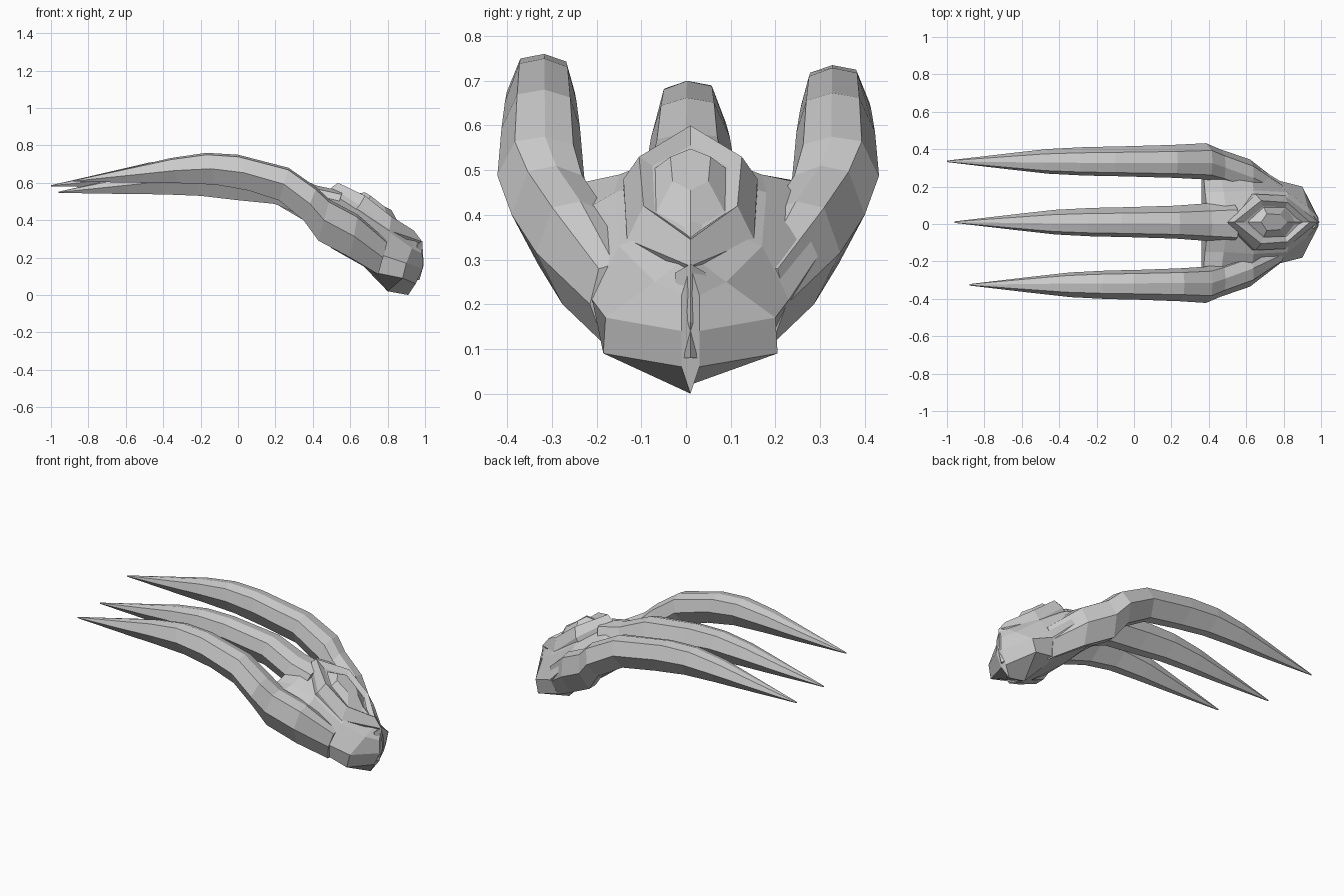
import bpy, bmesh
from mathutils import Vector


def loft(name, rings, close_start=True, close_end=True):
    """Skin equal-length rings of points into a flat-shaded mesh."""
    bm = bmesh.new()
    vr = [[bm.verts.new(p) for p in ring] for ring in rings]
    n = len(vr[0])
    for a, b in zip(vr, vr[1:]):
        for i in range(n):
            j = (i + 1) % n
            bm.faces.new((a[i], a[j], b[j], b[i]))
    if close_start:
        bm.faces.new(vr[0])
    if close_end:
        bm.faces.new(vr[-1][::-1])
    bmesh.ops.remove_doubles(bm, verts=bm.verts, dist=0.001)
    bmesh.ops.recalc_face_normals(bm, faces=bm.faces)
    me = bpy.data.meshes.new(name)
    bm.to_mesh(me)
    bm.free()
    ob = bpy.data.objects.new(name, me)
    bpy.context.collection.objects.link(ob)
    return ob


def mirror_ring(half, yc=0.01):
    """Half ring running from centre line to centre line -> full ring."""
    pts = [(x, yc + y, z) for x, y, z in half]
    return pts + [(x, yc - y, z) for x, y, z in half[-2:0:-1]]


# Claw stations: top x, top z, bottom x, bottom z, half width
BLADE = [
    (-0.88, 0.612, -0.88, 0.606, 0.004),
    (-0.54, 0.69, -0.52, 0.60, 0.045),
    (-0.36, 0.732, -0.32, 0.598, 0.066),
    (-0.17, 0.76, -0.12, 0.59, 0.076),
    (0.00, 0.75, 0.06, 0.558, 0.08),
    (0.27, 0.68, 0.22, 0.505, 0.088),
]
OUTER_ROOT = [
    (0.42, 0.575, 0.35, 0.40, 0.097),
    (0.49, 0.51, 0.43, 0.29, 0.09),
    (0.64, 0.43, 0.60, 0.20, 0.09),
    (0.80, 0.29, 0.75, 0.11, 0.05),
]
OUTER_Y = [0, 0, 0, 0, 0, 0, 0, -0.025, -0.08, -0.16]
MIDDLE_ROOT = [
    (0.42, 0.585, 0.35, 0.42, 0.10),
    (0.56, 0.555, 0.50, 0.38, 0.11),
]
SECTION = [(1, -0.1), (0.94, 0.6), (0.5, 1), (0.0, 0.35),
           (0.0, -0.35), (0.5, -1), (0.9, -0.75)]


def claw(name, root, y_mid, side, dx, dz):
    rings = []
    for k, (xt, zt, xb, zb, w) in enumerate(BLADE + root):
        f = min(1, max(0, (0.42 - xt) / 0.5))      # tip offset fades to root
        y = y_mid + side * (OUTER_Y[k] if side else 0)
        top = Vector((xt + dx * f, y, zt + dz * f))
        bot = Vector((xb + dx * f, y, zb + dz * f))
        rings.append([bot.lerp(top, t) + Vector((0, s * w * (side or 1), 0))
                      for t, s in SECTION])
    return loft(name, rings)


# Three curved claws
claw("front_claw", OUTER_ROOT, -0.325, -1, 0.0, 0.0)
claw("middle_claw", MIDDLE_ROOT, 0.01, 0, -0.08, -0.06)
claw("rear_claw", OUTER_ROOT, 0.335, 1, -0.12, -0.025)

# Knuckle body, wrist to claw roots
BODY = [
    [(0.98, 0, 0.285), (0.985, 0.02, 0.22), (0.987, 0.02, 0.14), (0.95, 0.02, 0.06), (0.91, 0, 0.0)],
    [(0.95, 0, 0.31), (0.93, 0.08, 0.25), (0.90, 0.19, 0.17), (0.88, 0.195, 0.09), (0.80, 0, 0.02)],
    [(0.84, 0, 0.40), (0.82, 0.16, 0.33), (0.78, 0.22, 0.21), (0.73, 0.18, 0.12), (0.67, 0, 0.155)],
    [(0.66, 0, 0.50), (0.64, 0.17, 0.45), (0.62, 0.32, 0.36), (0.56, 0.28, 0.22), (0.50, 0, 0.25)],
    [(0.50, 0, 0.55), (0.48, 0.16, 0.49), (0.46, 0.30, 0.46), (0.41, 0.28, 0.33), (0.40, 0, 0.35)],
    [(0.40, 0, 0.54), (0.38, 0.16, 0.48), (0.37, 0.27, 0.47), (0.36, 0.27, 0.40), (0.36, 0, 0.41)],
]
loft("knuckle_body", [mirror_ring(h) for h in BODY])

# Raised diamond frame with a faceted stone set inside
FRAME = [
    [(0.50, 0, 0.50), (0.60, 0.15, 0.42), (0.75, 0.14, 0.29), (0.92, 0, 0.24)],
    [(0.50, 0, 0.575), (0.65, 0.15, 0.48), (0.81, 0.142, 0.345), (0.985, 0, 0.285)],
    [(0.535, 0, 0.60), (0.68, 0.115, 0.53), (0.82, 0.105, 0.42), (0.94, 0, 0.345)],
    [(0.59, 0, 0.555), (0.69, 0.085, 0.51), (0.81, 0.08, 0.405), (0.89, 0, 0.35)],
]
STONE = [
    [(0.60, 0, 0.54), (0.69, 0.085, 0.50), (0.81, 0.08, 0.40), (0.88, 0, 0.345)],
    [(0.68, 0, 0.548), (0.71, 0.045, 0.53), (0.78, 0.04, 0.475), (0.82, 0, 0.455)],
]
loft("stone_frame", [mirror_ring(h) for h in FRAME])
loft("stone", [mirror_ring(h) for h in STONE])

# Keel ridge running down the wrist
KEEL = [
    [(0.985, 0, 0.29), (0.96, 0.035, 0.27), (0.88, 0, 0.22)],
    [(0.993, 0, 0.16), (0.96, 0.03, 0.15), (0.88, 0, 0.14)],
    [(0.97, 0, 0.08), (0.95, 0.02, 0.08), (0.88, 0, 0.06)],
]
loft("wrist_keel", [mirror_ring(h) for h in KEEL])
